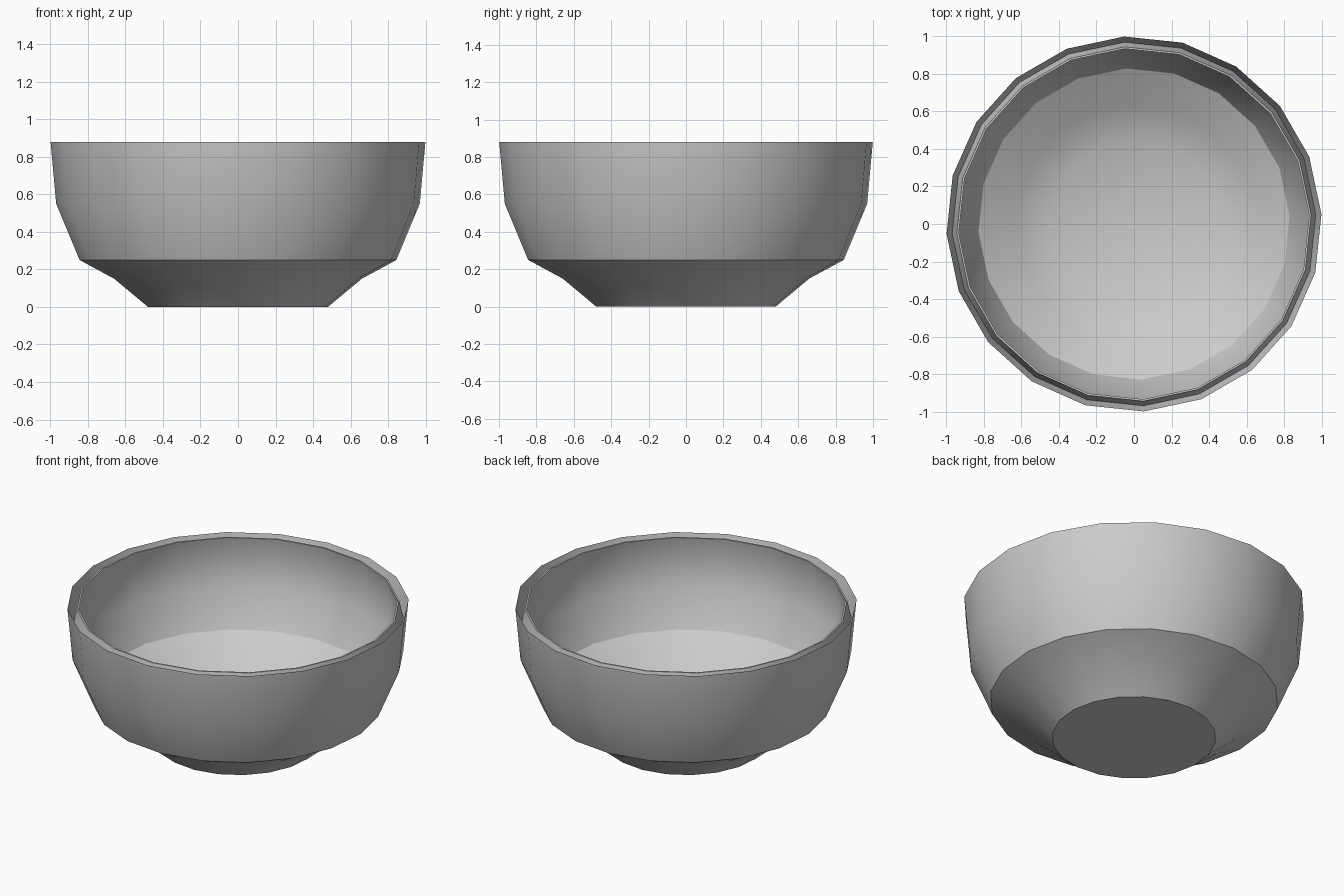
import bpy, bmesh, math

cube = bpy.data.objects.get("Cube")
if cube:
    bpy.data.objects.remove(cube)

SIDES = 20
TURN = math.radians(3)

# Single grey for the whole bowl
grey = bpy.data.materials.new("plain_grey")
grey.use_nodes = True
grey.diffuse_color = (0.6, 0.6, 0.6, 1)
grey.node_tree.nodes["Principled BSDF"].inputs["Base Color"].default_value = (0.6, 0.6, 0.6, 1)

# Radius and height: outside, grooved double rim, then inside down to the floor
profile = [
    (0.48, 0.0), (0.66, 0.15), (0.845, 0.25), (0.97, 0.55), (1.0, 0.88),
    (0.97, 0.76), (0.945, 0.875), (0.935, 0.875),
    (0.958, 0.76), (0.94, 0.56), (0.83, 0.33), (0.63, 0.21), (0.45, 0.12),
]


def lathe(name, points):
    """Spin a profile into a closed faceted solid."""
    bm = bmesh.new()
    rings = []
    for radius, z in points:
        angles = [TURN + math.tau * i / SIDES for i in range(SIDES)]
        rings.append([bm.verts.new((radius * math.cos(a), radius * math.sin(a), z))
                      for a in angles])
    for low, high in zip(rings, rings[1:]):
        for i in range(SIDES):
            j = (i + 1) % SIDES
            bm.faces.new((low[i], low[j], high[j], high[i]))
    bm.faces.new(rings[0][::-1])
    bm.faces.new(rings[-1])
    mesh = bpy.data.meshes.new(name)
    bm.to_mesh(mesh)
    bm.free()
    obj = bpy.data.objects.new(name, mesh)
    bpy.context.collection.objects.link(obj)
    return obj


# Bowl body
bowl = lathe("bowl", profile)
bowl.data.materials.append(grey)
bpy.ops.object.select_all(action="DESELECT")
bowl.select_set(True)
bpy.context.view_layer.objects.active = bowl
bpy.ops.object.shade_smooth_by_angle(angle=math.radians(30))
